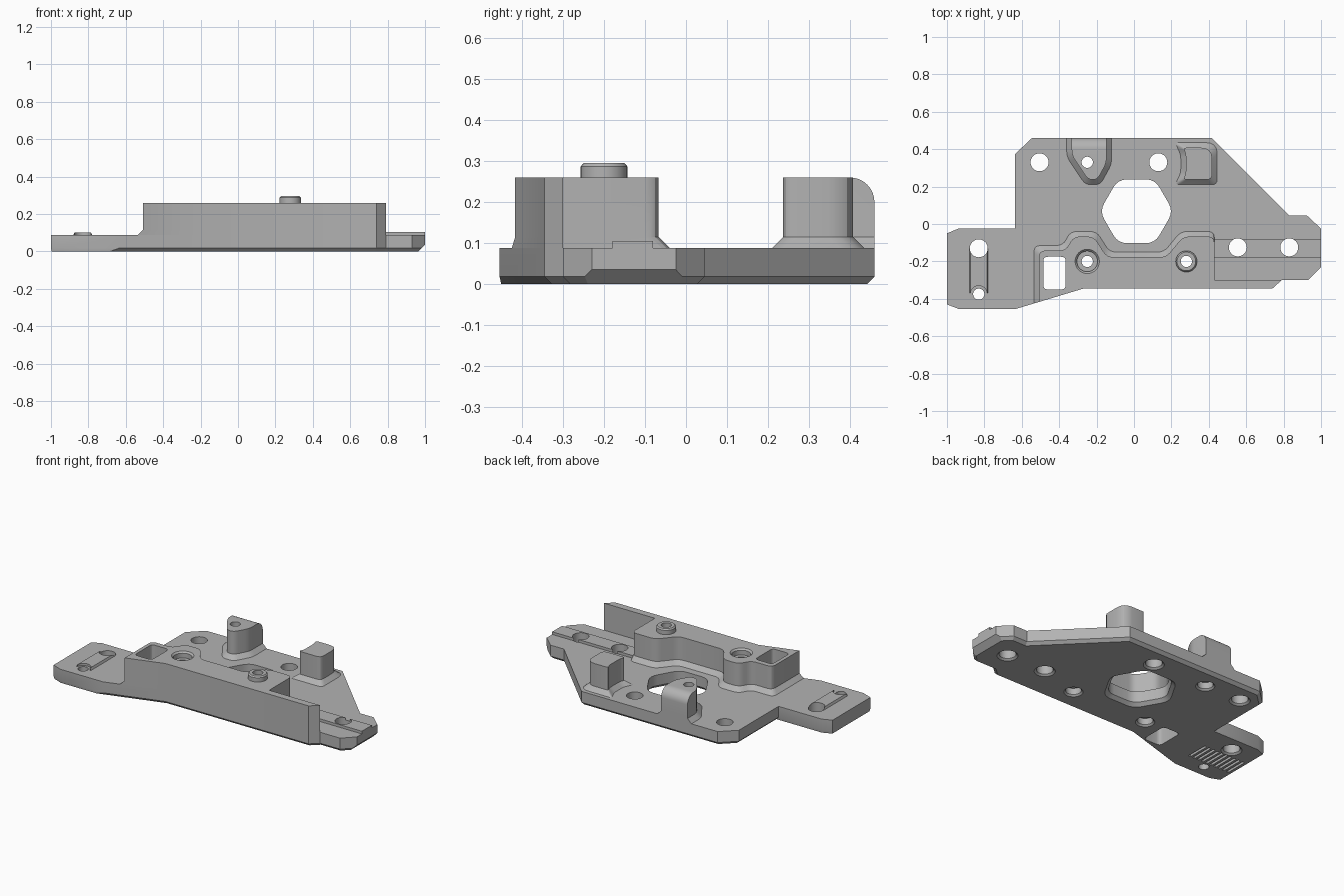
import bpy, bmesh, math
from mathutils import Vector

if "Cube" in bpy.data.objects:
    bpy.data.objects.remove(bpy.data.objects["Cube"])

GREY = (0.45, 0.45, 0.45, 1)
mat = bpy.data.materials.new("mid grey plastic")
mat.use_nodes = True
mat.diffuse_color = GREY
bsdf = mat.node_tree.nodes["Principled BSDF"]
bsdf.inputs["Base Color"].default_value = GREY
bsdf.inputs["Roughness"].default_value = 0.6

cutters = bpy.data.collections.new("cutters")
bpy.context.scene.collection.children.link(cutters)
parts = []
TOP, WALL_TOP, FLARE = 0.088, 0.26, 0.027


def inset(poly, dists):
    """Move each edge of a counter-clockwise outline inward by its own distance."""
    n, lines, out = len(poly), [], []
    for i in range(n):
        p = Vector(poly[i])
        d = (Vector(poly[(i + 1) % n]) - p).normalized()
        lines.append((p + Vector((-d.y, d.x)) * dists[i], d))
    for i in range(n):
        (p, d), (q, e) = lines[i - 1], lines[i]
        t = (q - p).cross(e) / d.cross(e)
        out.append(tuple(p + d * t))
    return out


def rounded(poly, radii, steps=4):
    """Replace corners that have a radius with short curves."""
    out, n = [], len(poly)
    for i in range(n):
        p, a, b = Vector(poly[i]), Vector(poly[i - 1]), Vector(poly[(i + 1) % n])
        if not radii[i]:
            out.append(tuple(p))
            continue
        s = p + (a - p).normalized() * min(radii[i], 0.45 * (a - p).length)
        e = p + (b - p).normalized() * min(radii[i], 0.45 * (b - p).length)
        for k in range(steps + 1):
            t = k / steps
            out.append(tuple(s * (1 - t) ** 2 + p * 2 * t * (1 - t) + e * t * t))
    return out


def circle(x, y, r, n=32):
    return [(x + r * math.cos(math.tau * k / n), y + r * math.sin(math.tau * k / n))
            for k in range(n)]


def box(x0, x1, y0, y1):
    return [(x0, y0), (x1, y0), (x1, y1), (x0, y1)]


def loft(name, sections, cut=False, axis="z"):
    """Solid through stacked (outline, height) sections along an axis."""
    place = {"z": lambda u, v, w: (u, v, w),
             "x": lambda u, v, w: (w, u, v),
             "y": lambda u, v, w: (u, w, v)}[axis]
    bm = bmesh.new()
    rings = [[bm.verts.new(place(u, v, w)) for u, v in o] for o, w in sections]
    n = len(rings[0])
    bm.faces.new(rings[0][::-1])
    bm.faces.new(rings[-1])
    for lo, hi in zip(rings, rings[1:]):
        for i in range(n):
            j = (i + 1) % n
            bm.faces.new((lo[i], lo[j], hi[j], hi[i]))
    bmesh.ops.recalc_face_normals(bm, faces=bm.faces)
    me = bpy.data.meshes.new(name)
    bm.to_mesh(me)
    bm.free()
    me.materials.append(mat)
    ob = bpy.data.objects.new(name, me)
    if cut:
        ob.hide_render = True
        cutters.objects.link(ob)
    else:
        bpy.context.scene.collection.objects.link(ob)
        parts.append(ob)
    return ob


def bore(name, x, y, steps):
    """Stepped round hole from (radius, height) pairs."""
    loft(name, [(circle(x, y, r), z) for r, z in steps], cut=True)


# Base plate with chamfered underside; the side arm stays nearly square-edged
plate = [(-1, -0.43), (-0.935, -0.455), (-0.635, -0.455), (-0.27, -0.345),
         (0.74, -0.345), (0.79, -0.3), (0.93, -0.3), (1, -0.23), (1, -0.025),
         (0.925, 0.045), (0.83, 0.045), (0.415, 0.46), (-0.545, 0.46),
         (-0.635, 0.375), (-0.635, -0.025), (-0.94, -0.025), (-1, -0.05)]
edge = [0.018 if 2 <= i <= 13 else 0.004 for i in range(len(plate))]
loft("base_plate", [(inset(plate, edge), 0), (plate, 0.018), (plate, TOP)])
loft("end_chamfer", [([(0.955, -0.01), (1.01, -0.01), (1.01, 0.045)], -0.4),
                     ([(0.955, -0.01), (1.01, -0.01), (1.01, 0.045)], 0.1)],
     cut=True, axis="y")

# Tall front wall with a flared foot along its rear contour
wall = [(-0.535, -0.425), (-0.27, -0.345), (0.74, -0.345), (0.79, -0.3),
        (0.43, -0.3), (0.43, -0.04), (0.25, -0.04), (0.16, -0.15),
        (-0.13, -0.15), (-0.2, -0.04), (-0.34, -0.04), (-0.38, -0.115),
        (-0.535, -0.115)]
flare = [0 if i < 5 else FLARE for i in range(len(wall))]
soft = [0 if i < 5 else 0.035 for i in range(len(wall))]
foot, body = rounded(wall, soft), rounded(inset(wall, flare), soft)
loft("front_wall", [(foot, TOP), (body, TOP + FLARE), (body, WALL_TOP)])


# Two rear posts with flared feet
def post(name, outline, dists, radii):
    low, up = rounded(outline, radii), rounded(inset(outline, dists), radii)
    loft(name, [(low, TOP), (up, TOP + FLARE), (up, WALL_TOP)])


post("rear_post_drilled",
     [(-0.26, 0.21), (-0.18, 0.21), (-0.12, 0.32), (-0.12, 0.46),
      (-0.36, 0.46), (-0.36, 0.36)],
     [FLARE, FLARE, FLARE, 0, FLARE, FLARE], [0.03, 0.03, 0.03, 0, 0, 0.03])
post("rear_post_notched",
     [(0.22, 0.21), (0.445, 0.21), (0.445, 0.435), (0.22, 0.435),
      (0.25, 0.37), (0.25, 0.275)],
     [FLARE] * 6, [0.02, 0.03, 0.06, 0.02, 0.02, 0.02])

# Rounded back shoulder of the drilled post
arc = [(0.4 + 0.06 * math.sin(a), 0.2 + 0.06 * math.cos(a))
       for a in (math.pi / 16 * k for k in range(9))]
shoulder = arc + [(0.5, 0.2), (0.5, 0.3), (0.4, 0.3)]
loft("post_shoulder", [(shoulder, -0.4), (shoulder, -0.1)], cut=True, axis="x")

# Raised ribs on the two ends and the boss on the wall
rib = box(0.43, 1, -0.18, -0.08)
loft("end_rib", [(rib, TOP), (rib, 0.105)])
rib = box(-0.88, -0.78, -0.37, -0.13)
loft("arm_rib", [(rib, TOP), (inset(rib, [0, 0.006, 0, 0.006]), 0.102)])
loft("wall_boss", [(circle(0.28, -0.2, 0.057), WALL_TOP),
                   (circle(0.28, -0.2, 0.057), 0.287),
                   (circle(0.28, -0.2, 0.05), 0.295)])

# Plain through holes, countersunk underneath
for i, (x, y) in enumerate([(-0.505, 0.33), (0.13, 0.33), (-0.83, -0.13),
                            (0.555, -0.125), (0.83, -0.125)]):
    bore(f"plate_hole_{i}", x, y, [(0.06, -0.01), (0.06, 0), (0.048, 0.01), (0.048, 0.4)])

# Stepped screw holes
entry = [(0.055, -0.01), (0.055, 0), (0.045, 0.01), (0.045, 0.05), (0.03, 0.05)]
bore("post_screw_hole", -0.25, 0.33, entry + [(0.03, 0.4)])
bore("boss_screw_hole", 0.28, -0.2, entry + [(0.03, 0.4)])
bore("wall_screw_hole", -0.25, -0.2,
     entry + [(0.03, 0.22), (0.055, 0.22), (0.055, 0.25), (0.066, 0.261), (0.066, 0.4)])
bore("arm_small_hole", -0.83, -0.375,
     [(0.03, -0.01), (0.03, TOP), (0.045, TOP), (0.045, 0.4)])

# Square window through the wall and hexagonal opening in the plate
window = rounded(box(-0.485, -0.365, -0.35, -0.175), [0.025] * 4)
loft("wall_window", [(window, -0.1), (window, 0.4)], cut=True)


def hexagon(r):
    return rounded(circle(0.013, 0.068, r, 6), [0.05] * 6)


loft("hex_opening", [(hexagon(0.22), -0.01), (hexagon(0.22), 0),
                     (hexagon(0.197), 0.02), (hexagon(0.197), 0.2)], cut=True)

# Grip grooves under the side arm
for k in range(10):
    x = -0.83 + (k - 4.5) * 0.031
    groove = box(x - 0.008, x + 0.008, -0.335, -0.19)
    loft(f"grip_groove_{k}", [(groove, -0.02), (groove, 0.03)], cut=True)

# Cut every part, then drop the cutters and shade
for ob in parts:
    mod = ob.modifiers.new("holes", "BOOLEAN")
    mod.operation, mod.solver = "DIFFERENCE", "EXACT"
    mod.operand_type, mod.collection = "COLLECTION", cutters
deps = bpy.context.evaluated_depsgraph_get()
meshes = [bpy.data.meshes.new_from_object(ob.evaluated_get(deps)) for ob in parts]
for ob, me in zip(parts, meshes):
    ob.modifiers.clear()
    ob.data = me
    me.shade_smooth()
    me.set_sharp_from_angle(angle=math.radians(25))
for ob in list(cutters.objects):
    bpy.data.objects.remove(ob)
bpy.data.collections.remove(cutters)
